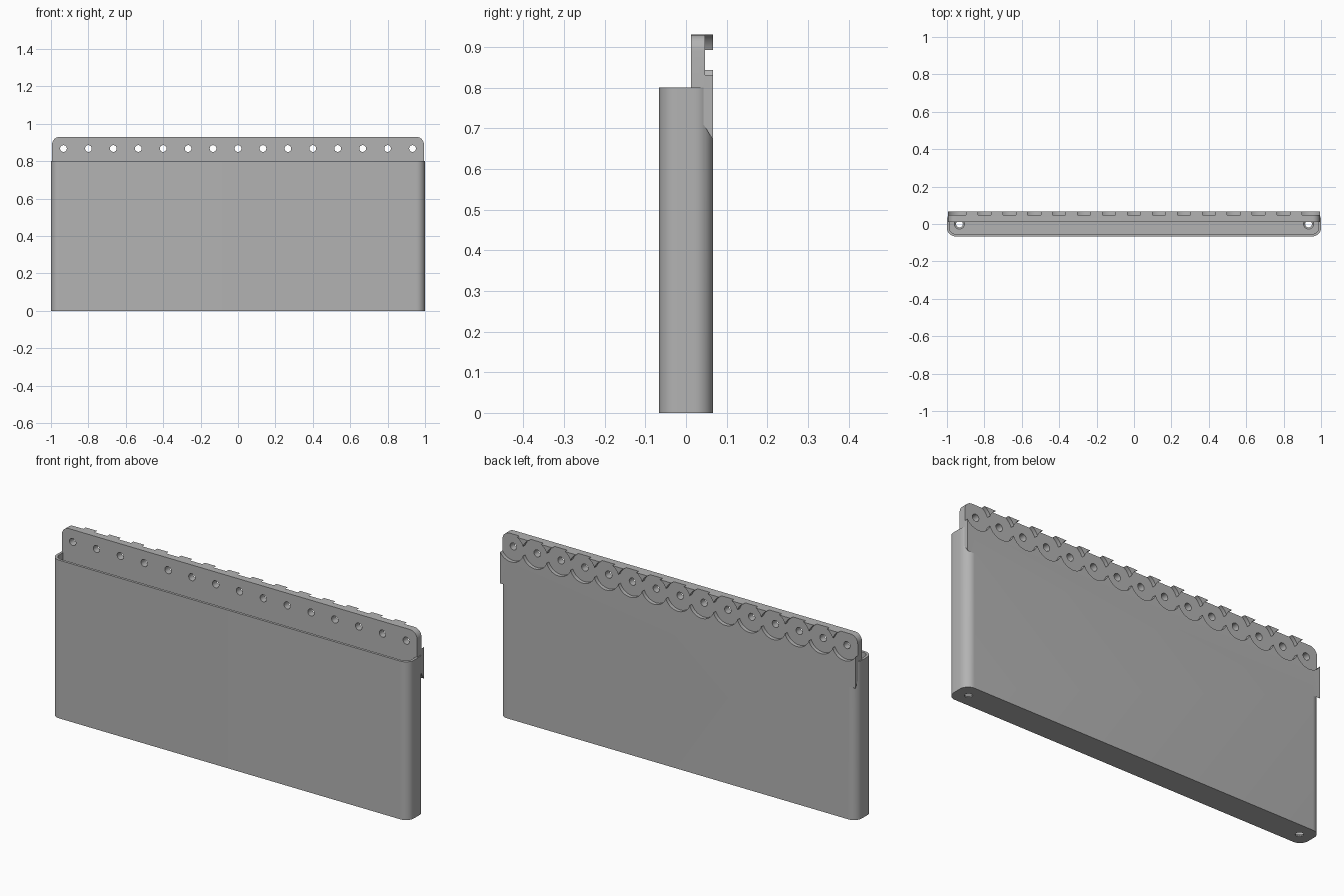
import bpy, bmesh, math
from mathutils import Matrix, Vector

cube = bpy.data.objects.get("Cube")
if cube:
    bpy.data.objects.remove(cube, do_unlink=True)

PITCH, COUNT = 2 / 15, 15
HOLE_Z, BACK, RECESS = 0.868, 0.066, 0.047

grey = bpy.data.materials.new("light grey plastic")
grey.use_nodes = True
grey.diffuse_color = (0.45, 0.45, 0.45, 1)
grey.node_tree.nodes["Principled BSDF"].inputs["Base Color"].default_value = grey.diffuse_color


def make(name, bm):
    bmesh.ops.recalc_face_normals(bm, faces=bm.faces[:])
    mesh = bpy.data.meshes.new(name)
    bm.to_mesh(mesh)
    bm.free()
    mesh.materials.append(grey)
    obj = bpy.data.objects.new(name, mesh)
    bpy.context.collection.objects.link(obj)
    return obj


def rounded_box(name, half_x, half_y, z0, z1, radius):
    bm = bmesh.new()
    size = Matrix.Diagonal((half_x * 2, half_y * 2, z1 - z0, 1))
    bmesh.ops.create_cube(bm, size=1, matrix=Matrix.Translation((0, 0, (z0 + z1) / 2)) @ size)
    upright = [e for e in bm.edges if abs(e.verts[0].co.z - e.verts[1].co.z) > 0.1]
    bmesh.ops.bevel(bm, geom=upright, offset=radius, segments=10, profile=0.5, affect='EDGES')
    return make(name, bm)


def rod(name, centre, r1, r2, depth, along_y=False, sides=48):
    bm = bmesh.new()
    turn = Matrix.Rotation(math.pi / 2 if along_y else 0, 4, 'X')
    bmesh.ops.create_cone(bm, cap_ends=True, segments=sides, radius1=r1, radius2=r2,
                          depth=depth, matrix=Matrix.Translation(centre) @ turn)
    return make(name, bm)


def boolean(obj, other, operation='DIFFERENCE'):
    other.hide_render = True
    mod = obj.modifiers.new("boolean", 'BOOLEAN')
    mod.operation, mod.solver, mod.object = operation, 'EXACT', other
    bpy.context.view_layer.objects.active = obj
    bpy.ops.object.modifier_apply(modifier=mod.name)
    bpy.data.objects.remove(other, do_unlink=True)


# Open bin with rounded upright corners
holder = rounded_box("wall_bin", 1, BACK, 0, 0.8, 0.045)
boolean(holder, rounded_box("cavity", 0.987, BACK - 0.013, 0.014, 1, 0.033))

# Mounting plate: sloped underside, rounded top corners
bm = bmesh.new()
profile = [(BACK, 0.672), (0.012, 0.76), (0.012, 0.93), (BACK, 0.93)]
face = bm.faces.new([bm.verts.new((-0.994, y, z)) for y, z in profile])
new = bmesh.ops.extrude_face_region(bm, geom=[face])["geom"]
bmesh.ops.translate(bm, vec=Vector((1.988, 0, 0)),
                    verts=[v for v in new if isinstance(v, bmesh.types.BMVert)])
corners = [e for e in bm.edges
           if all(v.co.z > 0.92 for v in e.verts)
           and abs(e.verts[0].co.x - e.verts[1].co.x) < 0.01]
bmesh.ops.bevel(bm, geom=corners, offset=0.04, segments=8, profile=0.5, affect='EDGES')
boolean(holder, make("mounting_plate", bm), 'UNION')

# Row of round recesses in the back, each with a through hole
for i in range(COUNT):
    x = (i - (COUNT - 1) / 2) * PITCH
    boolean(holder, rod("recess", (x, RECESS + 0.05, HOLE_Z), 0.0712, 0.0712, 0.1, True))
    boolean(holder, rod("hole", (x, 0.03, HOLE_Z), 0.018, 0.018, 0.1, True, 24))

# Countersunk screw holes in the floor
for side in (-1, 1):
    x = side * PITCH * 7
    boolean(holder, rod("floor_hole", (x, 0, 0), 0.018, 0.018, 0.1, sides=24))
    boolean(holder, rod("countersink", (x, 0, 0.012), 0.018, 0.032, 0.012, sides=24))

# Smooth curves, crisp edges
bpy.ops.object.select_all(action='DESELECT')
holder.select_set(True)
bpy.context.view_layer.objects.active = holder
bpy.ops.object.shade_smooth_by_angle(angle=math.radians(30))
